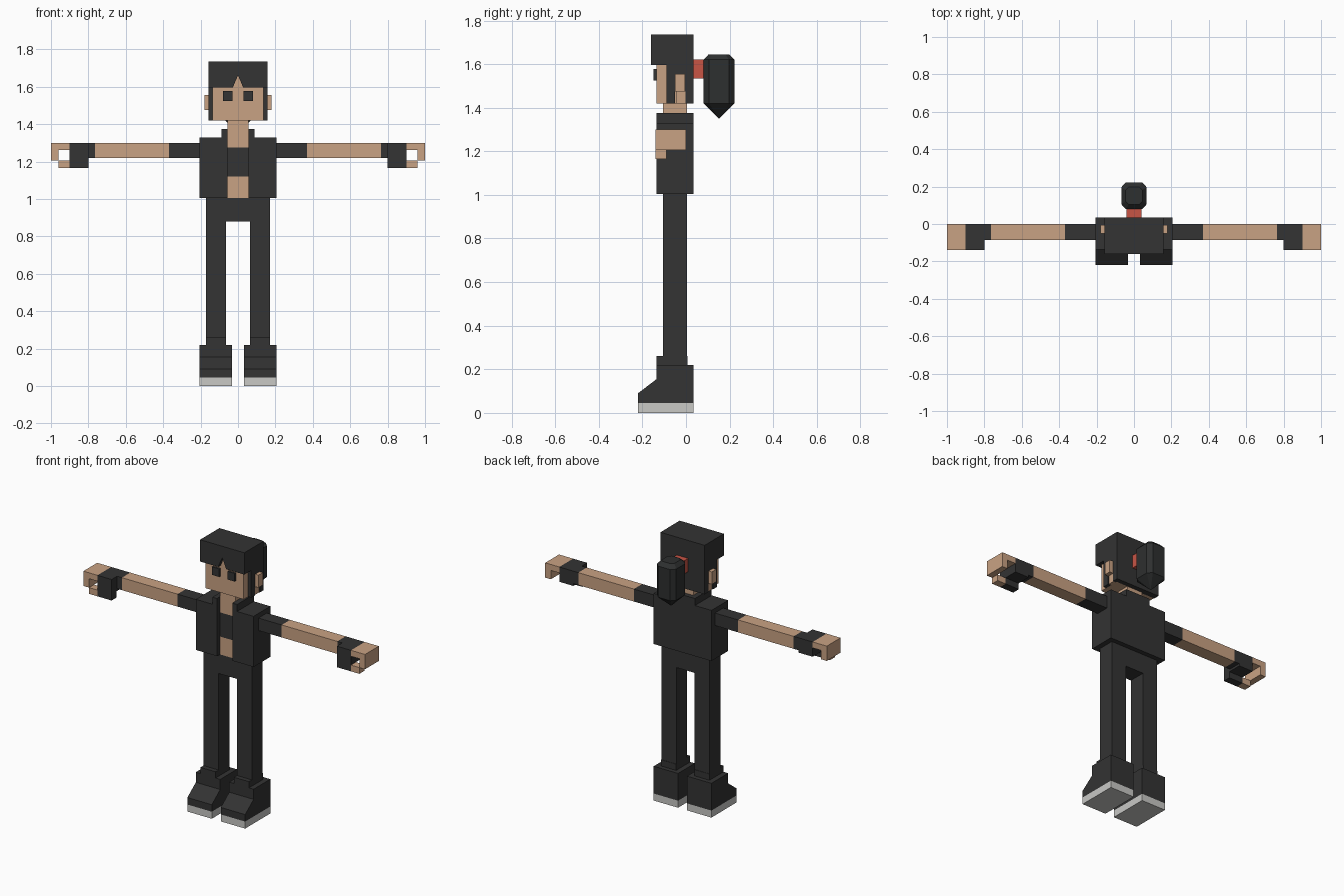
import bpy, bmesh

if "Cube" in bpy.data.objects:
    bpy.data.objects.remove(bpy.data.objects["Cube"])


def material(name, r, g, b):
    m = bpy.data.materials.new(name)
    m.diffuse_color = (r, g, b, 1)
    m.use_nodes = True
    m.node_tree.nodes["Principled BSDF"].inputs["Base Color"].default_value = m.diffuse_color
    return m


BLACK = material("charcoal", 0.033, 0.033, 0.033)
DARK = material("dark_hair_tie_tail", 0.027, 0.029, 0.029)
SKIN = material("skin", 0.584, 0.361, 0.227)
RED = material("red", 0.58, 0.09, 0.06)
GREY = material("light_grey", 0.58, 0.58, 0.56)


def finish(name, bm, mat):
    bmesh.ops.recalc_face_normals(bm, faces=bm.faces)
    me = bpy.data.meshes.new(name)
    bm.to_mesh(me)
    bm.free()
    me.materials.append(mat)
    ob = bpy.data.objects.new(name, me)
    bpy.context.collection.objects.link(ob)
    return ob


def boxes(name, mat, *extents, mirror=False):
    """One object made of boxes (x0, x1, y0, y1, z0, z1), optionally mirrored in x."""
    bm = bmesh.new()
    for x0, x1, y0, y1, z0, z1 in extents:
        for side in ((1, -1) if mirror else (1,)):
            geom = bmesh.ops.create_cube(bm, size=1)["verts"]
            for v in geom:
                v.co = (side * (x0 + (v.co.x + 0.5) * (x1 - x0)),
                        y0 + (v.co.y + 0.5) * (y1 - y0),
                        z0 + (v.co.z + 0.5) * (z1 - z0))
    return finish(name, bm, mat)


def prism(name, mat, profile, place, a, b, sides=(1,)):
    """Extrude a 2D profile from a to b; place maps (u, v, depth) to a point."""
    bm = bmesh.new()
    for s in sides:
        rings = [[bm.verts.new(place(u, v, s * d)) for u, v in profile] for d in (a, b)]
        bm.faces.new(rings[0])
        bm.faces.new(rings[1])
        n = len(profile)
        for i in range(n):
            j = (i + 1) % n
            bm.faces.new((rings[0][i], rings[0][j], rings[1][j], rings[1][i]))
    return finish(name, bm, mat)


# Shoes with sloped toes, soles and ankle cuffs
prism("shoes", BLACK,
      [(-0.22, 0.045), (-0.22, 0.09), (-0.135, 0.155), (-0.135, 0.22), (0.035, 0.22), (0.035, 0.045)],
      lambda u, v, d: (d, u, v), 0.032, 0.205, (1, -1))
boxes("soles", GREY, (0.032, 0.205, -0.22, 0.035, 0, 0.045), mirror=True)
boxes("ankle_cuffs", BLACK, (0.065, 0.172, -0.135, 0.007, 0.215, 0.26), mirror=True)

# Trousers
boxes("legs", BLACK, (0.065, 0.172, -0.105, 0.005, 0.2, 0.88), mirror=True)
boxes("hips", BLACK, (-0.172, 0.172, -0.105, 0.005, 0.88, 1.005))

# Torso: bare belly, cropped shirt, neck
boxes("belly", SKIN, (-0.17, 0.17, -0.105, 0.005, 1.005, 1.12))
boxes("shirt", BLACK, (-0.17, 0.17, -0.105, 0.005, 1.12, 1.275))
boxes("neck", SKIN, (-0.055, 0.055, -0.105, 0.005, 1.275, 1.43))

# Open vest with raised collar
boxes("vest_sides", BLACK, (0.055, 0.205, -0.135, 0.005, 1.005, 1.33), mirror=True)
boxes("vest_back", BLACK, (-0.205, 0.205, 0.005, 0.035, 1.005, 1.33))
boxes("collar_sides", BLACK, (0.055, 0.088, -0.135, 0.005, 1.33, 1.375), mirror=True)
boxes("collar_back", BLACK, (-0.088, 0.088, 0.005, 0.035, 1.33, 1.375))

# Arms, gloves and curled hands
boxes("sleeves", BLACK, (0.205, 0.37, -0.085, 0, 1.22, 1.30), mirror=True)
boxes("arms", SKIN, (0.37, 0.765, -0.085, 0, 1.22, 1.30), mirror=True)
boxes("gloves", BLACK,
      (0.765, 0.80, -0.085, 0, 1.22, 1.30),
      (0.80, 0.90, -0.14, 0, 1.205, 1.30),
      (0.80, 0.90, -0.14, -0.09, 1.165, 1.205), mirror=True)
boxes("fingers", SKIN,
      (0.90, 1.0, -0.14, 0, 1.262, 1.30),
      (0.96, 1.0, -0.14, 0, 1.205, 1.262), mirror=True)
boxes("thumbs", SKIN, (0.90, 0.96, -0.14, -0.09, 1.165, 1.205), mirror=True)

# Head, ears and eyes
boxes("head", SKIN, (-0.135, 0.135, -0.135, 0.005, 1.42, 1.68))
boxes("ears", SKIN, (0.135, 0.18, -0.05, -0.005, 1.475, 1.555), mirror=True)
boxes("ear_bases", SKIN, (0.13, 0.153, -0.045, -0.003, 1.42, 1.475), mirror=True)
boxes("eyes", BLACK, (0.03, 0.08, -0.148, -0.135, 1.525, 1.577), mirror=True)

# Hair: cap, notched fringe, sideburns and back
boxes("hair_cap", BLACK, (-0.157, 0.157, -0.13, 0.035, 1.595, 1.735))
prism("hair_fringe", BLACK,
      [(-0.157, 1.595), (-0.028, 1.595), (-0.014, 1.63), (0, 1.66), (0.014, 1.63), (0.028, 1.595),
       (0.157, 1.595), (0.157, 1.735), (-0.157, 1.735)],
      lambda u, v, d: (u, d, v), -0.16, -0.13)
boxes("hair_sides", BLACK,
      (0.135, 0.157, -0.09, -0.05, 1.42, 1.595),
      (0.135, 0.157, -0.05, -0.003, 1.475, 1.595), mirror=True)
boxes("hair_back", BLACK, (-0.157, 0.157, -0.003, 0.035, 1.42, 1.595))

# Ponytail: red tie and faceted tail tapering to a point
boxes("hair_tie", RED, (-0.04, 0.04, 0.035, 0.085, 1.535, 1.62))
bm = bmesh.new()
rings = []
for z, hx, hy in ((1.645, 0.045, 0.047), (1.62, 0.068, 0.071), (1.42, 0.068, 0.071)):
    cx, cy = hx * 0.64, hy * 0.64
    outline = [(hx, -cy), (hx, cy), (cx, hy), (-cx, hy), (-hx, cy), (-hx, -cy), (-cx, -hy), (cx, -hy)]
    rings.append([bm.verts.new((x, 0.151 + y, z)) for x, y in outline])
tip = bm.verts.new((0, 0.151, 1.35))
bm.faces.new(rings[0])
for i in range(8):
    j = (i + 1) % 8
    for top, low in zip(rings, rings[1:]):
        bm.faces.new((top[i], top[j], low[j], low[i]))
    bm.faces.new((rings[2][i], rings[2][j], tip))
finish("ponytail", bm, DARK)
